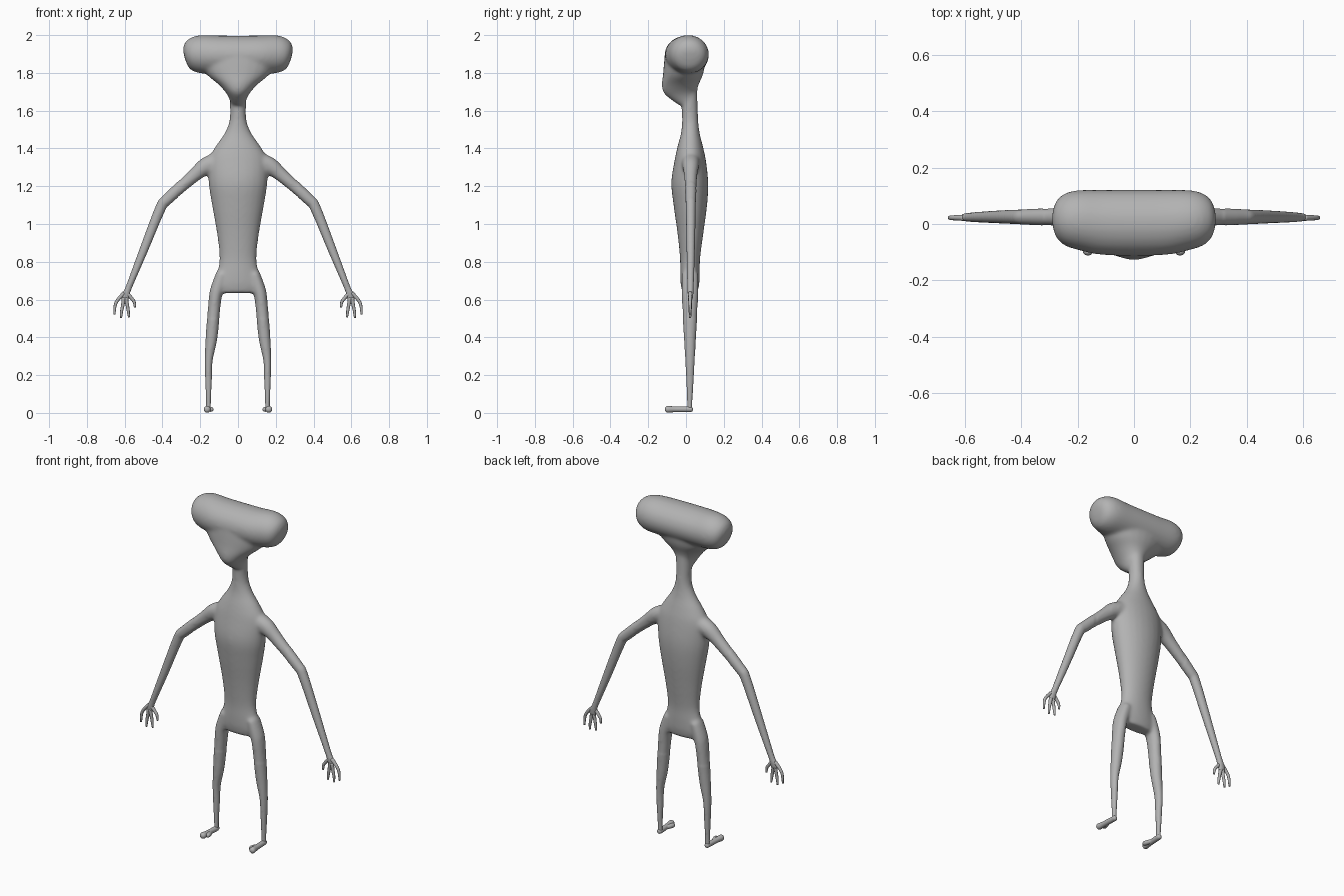
import bpy, bmesh, math
from mathutils import Vector

if "Cube" in bpy.data.objects:
    bpy.data.objects.remove(bpy.data.objects["Cube"])

skin = bpy.data.materials.new("grey skin")
skin.use_nodes = True
COLOUR = (0.45, 0.45, 0.45, 1)
skin.diffuse_color = COLOUR
skin.node_tree.nodes["Principled BSDF"].inputs["Base Color"].default_value = COLOUR

SIDE, UP = Vector((0, 1, 0)), Vector((0, 0, 1))


def resample(rings, steps):
    """Catmull-Rom interpolation through ring tuples."""
    out = []
    last = len(rings) - 1
    for i in range(last):
        quad = [rings[max(0, min(last, i + k))] for k in (-1, 0, 1, 2)]
        for s in range(steps):
            t = s / steps
            out.append([0.5 * (2 * b + (c - a) * t
                               + (2 * a - 5 * b + 4 * c - d) * t * t
                               + (3 * b - a - 3 * c + d) * t ** 3)
                        for a, b, c, d in zip(*quad)])
    out.append(list(rings[-1]))
    return out


def loft(bm, rings, ref=SIDE, mirror=1, steps=4, sides=24):
    """Skin oval rings (x, y, z, half across, half along ref)."""
    rings = resample(rings, steps)
    centres = [Vector(r[:3]) for r in rings]
    loops = []
    for i, (c, r) in enumerate(zip(centres, rings)):
        along = centres[min(i + 1, len(rings) - 1)] - centres[max(i - 1, 0)]
        across = ref.cross(along).normalized()
        loop = []
        for k in range(sides):
            a = math.tau * k / sides
            p = c + across * (r[3] * math.cos(a)) + ref * (r[4] * math.sin(a))
            loop.append(bm.verts.new((p.x * mirror, p.y, p.z)))
        loops.append(loop)
    for low, high in zip(loops, loops[1:]):
        for k in range(sides):
            n = (k + 1) % sides
            bm.faces.new((low[k], low[n], high[n], high[k]))
    bm.faces.new(loops[0])
    bm.faces.new(loops[-1])


def stack(levels):
    """Turn (z, half width, front y, back y) levels into rings."""
    return [(0, (f + b) / 2, z, w, (b - f) / 2) for z, w, f, b in levels]


def make(name, bm):
    bmesh.ops.recalc_face_normals(bm, faces=bm.faces[:])
    mesh = bpy.data.meshes.new(name)
    bm.to_mesh(mesh)
    bm.free()
    mesh.materials.append(skin)
    obj = bpy.data.objects.new(name, mesh)
    bpy.context.collection.objects.link(obj)
    mesh.shade_smooth()
    return obj


body = bmesh.new()

# torso and neck
loft(body, stack([
    (1.80, 0.05, -0.03, 0.06), (1.64, 0.043, -0.025, 0.062),
    (1.55, 0.045, -0.021, 0.065), (1.48, 0.072, -0.027, 0.073),
    (1.41, 0.12, -0.045, 0.09), (1.34, 0.155, -0.06, 0.105),
    (1.22, 0.156, -0.078, 0.118), (1.1, 0.138, -0.066, 0.112),
    (0.95, 0.112, -0.045, 0.092), (0.82, 0.098, -0.032, 0.075),
    (0.74, 0.112, -0.031, 0.073), (0.68, 0.125, -0.028, 0.07),
    (0.635, 0.11, -0.018, 0.06)]))

# wide head
half = [(0.1, 0.005, 1.895, 0.103, 0.116), (0.2, 0.014, 1.899, 0.101, 0.106),
        (0.25, 0.016, 1.897, 0.086, 0.09), (0.275, 0.017, 1.894, 0.06, 0.063),
        (0.285, 0.018, 1.892, 0.025, 0.028)]
loft(body, [(-x, *rest) for x, *rest in reversed(half)] + half)

# tapering face
loft(body, stack([
    (1.92, 0.2, -0.11, 0.1), (1.85, 0.2, -0.117, 0.1),
    (1.79, 0.165, -0.122, 0.09), (1.74, 0.105, -0.128, 0.068),
    (1.7, 0.068, -0.122, 0.058), (1.67, 0.05, -0.095, 0.058),
    (1.63, 0.035, -0.04, 0.055)]))

for s in (1, -1):
    # legs
    loft(body, [
        (0.085, 0.021, 0.74, 0.03, 0.045), (0.109, 0.021, 0.66, 0.036, 0.046),
        (0.122, 0.021, 0.6, 0.034, 0.044), (0.14, 0.021, 0.4, 0.031, 0.032),
        (0.155, 0.021, 0.28, 0.021, 0.025), (0.156, 0.021, 0.18, 0.018, 0.02),
        (0.156, 0.02, 0.06, 0.013, 0.014), (0.156, 0.02, 0.015, 0.013, 0.014)],
        mirror=s)
    # arms
    loft(body, [
        (0.1, 0.025, 1.335, 0.05, 0.05), (0.17, 0.025, 1.306, 0.047, 0.045),
        (0.24, 0.025, 1.25, 0.036, 0.035), (0.375, 0.025, 1.13, 0.03, 0.028),
        (0.412, 0.025, 1.08, 0.028, 0.026), (0.5, 0.025, 0.86, 0.023, 0.022),
        (0.578, 0.024, 0.665, 0.017, 0.017), (0.592, 0.024, 0.63, 0.021, 0.015),
        (0.6, 0.024, 0.595, 0.02, 0.01)], mirror=s)

# fuse the body and soften the joins of its thicker areas
figure = make("body", body)
bpy.context.view_layer.objects.active = figure
figure.select_set(True)
fuse = figure.modifiers.new("fuse", "REMESH")
fuse.mode = "VOXEL"
fuse.voxel_size = 0.007
fuse.use_smooth_shade = True
bpy.ops.object.modifier_apply(modifier=fuse.name)
thick = figure.vertex_groups.new(name="thick")
thick.add([v.index for v in figure.data.vertices
           if v.co.z > 0.5 and abs(v.co.x) < 0.32], 1, "REPLACE")
for group, rounds in (("thick", 25), ("", 2)):
    soften = figure.modifiers.new("soften", "SMOOTH")
    soften.iterations = rounds
    soften.vertex_group = group
if not figure.data.materials:
    figure.data.materials.append(skin)


def mirrored(name, bm):
    make(name, bm).modifiers.new("mirror", "MIRROR")


# fingers, as (x, z) paths from palm to tip
paths = {
    "thumb": ((0.592, 0.64), (0.562, 0.605), (0.549, 0.585), (0.546, 0.557)),
    "inner_finger": ((0.594, 0.61), (0.586, 0.57), (0.581, 0.54), (0.577, 0.506)),
    "middle_finger": ((0.604, 0.61), (0.61, 0.57), (0.616, 0.54), (0.619, 0.502)),
    "outer_finger": ((0.602, 0.635), (0.635, 0.6), (0.65, 0.57), (0.654, 0.52)),
}
for name, path in paths.items():
    bm = bmesh.new()
    radii = (0.011, 0.009, 0.008, 0.005)
    loft(bm, [(x, 0.022, z, r, r) for (x, z), r in zip(path, radii)], sides=12)
    mirrored(name, bm)

# feet with a small side toe
feet = {
    "foot": ((0.157, 0.036, 0.006), (0.157, 0.03, 0.013), (0.157, 0.01, 0.015),
             (0.161, -0.06, 0.015), (0.163, -0.095, 0.018),
             (0.163, -0.107, 0.013), (0.163, -0.111, 0.005)),
    "side_toe": ((0.157, -0.03, 0.01), (0.145, -0.065, 0.013),
                 (0.141, -0.084, 0.011), (0.14, -0.09, 0.004)),
}
for name, path in feet.items():
    bm = bmesh.new()
    loft(bm, [(x, y, 0.019, r, r) for x, y, r in path], ref=UP, sides=16)
    mirrored(name, bm)
